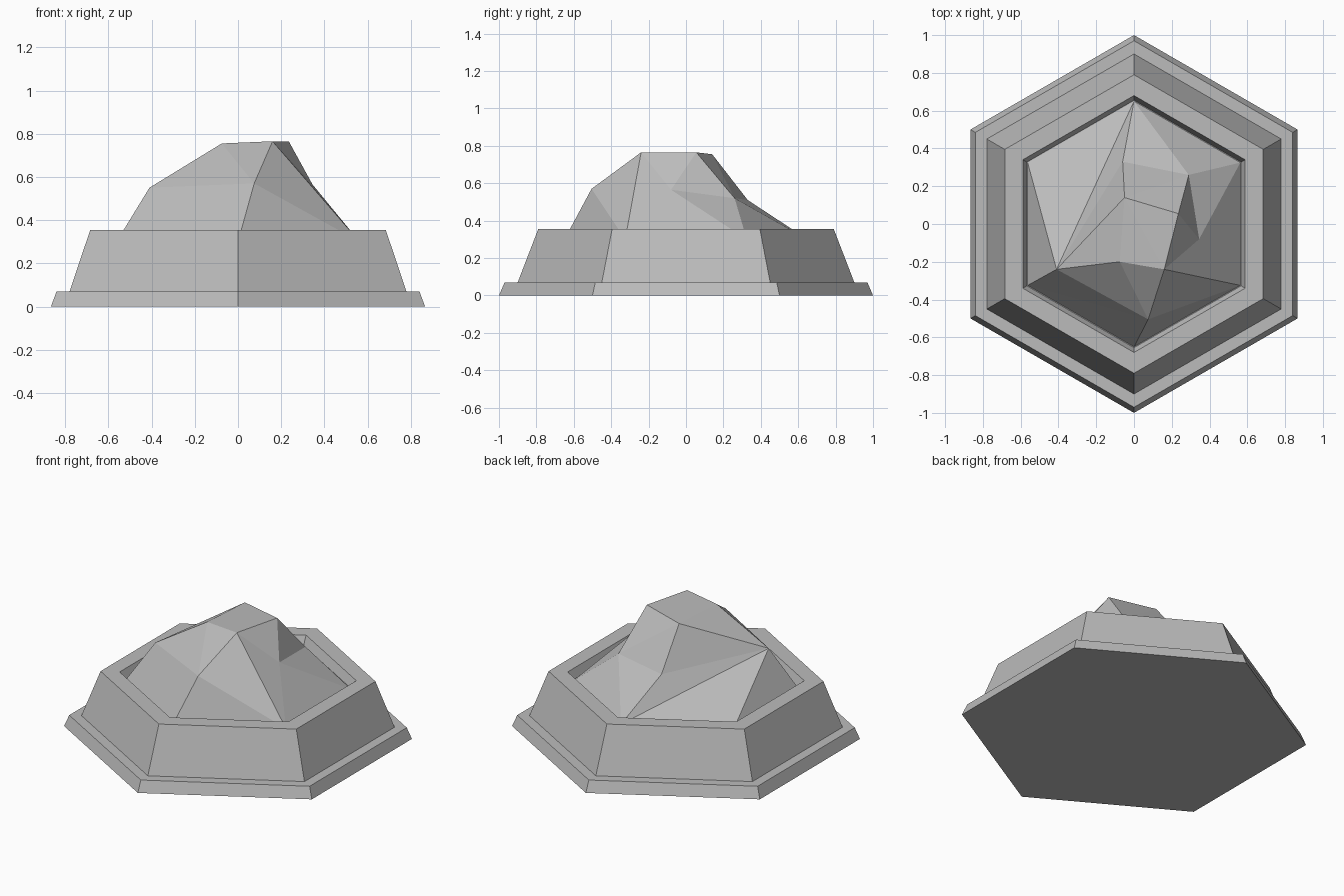
import bpy
import bmesh
from math import sin, cos, pi
from mathutils import Vector

default = bpy.data.objects.get("Cube")
if default:
    bpy.data.objects.remove(default, do_unlink=True)

SIDES = 6
FLOOR = 0.30
MOUND_RADIUS = 0.65


def make_material(name, rgb):
    mat = bpy.data.materials.new(name)
    mat.use_nodes = True
    colour = (*rgb, 1.0)
    mat.diffuse_color = colour
    mat.node_tree.nodes["Principled BSDF"].inputs["Base Color"].default_value = colour
    return mat


def hex_ring(bm, radius, height):
    """Ring of corners, the first at the back (+y), running towards -x."""
    angles = [pi / 2 + 2 * pi * i / SIDES for i in range(SIDES)]
    return [bm.verts.new((radius * cos(a), radius * sin(a), height)) for a in angles]


def finish(bm, name, mat):
    bmesh.ops.recalc_face_normals(bm, faces=bm.faces)
    mesh = bpy.data.meshes.new(name)
    bm.to_mesh(mesh)
    bm.free()
    mesh.materials.append(mat)
    obj = bpy.data.objects.new(name, mesh)
    bpy.context.collection.objects.link(obj)
    return obj


stone = make_material("grey_stone", (0.5, 0.5, 0.5))

# Stepped hexagonal basin: plinth, sloping wall, rim and recessed floor
profile = [(1.0, 0.0), (0.97, 0.07), (0.90, 0.07), (0.79, 0.355),
           (0.68, 0.355), (MOUND_RADIUS + 0.005, FLOOR)]
bm = bmesh.new()
rings = [hex_ring(bm, r, z) for r, z in profile]
for low, high in zip(rings, rings[1:]):
    for i in range(SIDES):
        j = (i + 1) % SIDES
        bm.faces.new((low[i], low[j], high[j], high[i]))
bm.faces.new(rings[0])
bm.faces.new(rings[-1])
finish(bm, "hexagonal_basin", stone)

# Faceted rock heap: named peaks joined to the six floor corners
peaks = {
    "west": (-0.41, -0.24, 0.55),
    "crown": (-0.05, 0.14, 0.755),
    "north": (-0.06, 0.33, 0.51),
    "northeast": (0.29, 0.26, 0.52),
    "top_east": (0.235, 0.055, 0.765),
    "east": (0.345, -0.08, 0.565),
    "top_south": (0.16, -0.24, 0.765),
    "top_west": (-0.075, -0.20, 0.755),
    "south": (0.075, -0.505, 0.57),
}
facets = [
    # Top
    "crown top_west top_south", "crown top_south top_east", "west top_west crown",
    # Front
    "west south top_west", "top_west south top_south",
    "west front_left south", "front_left front south",
    "south front front_right", "south front_right top_south",
    # East
    "top_south front_right east", "top_south east top_east",
    "top_east east northeast", "east front_right back_right",
    "east back_right northeast",
    # Back
    "top_east northeast crown", "crown northeast north",
    "north northeast back", "northeast back_right back",
    "crown north west", "north back west",
    # West
    "west back back_left", "west back_left front_left",
]
corner_names = ["back", "back_left", "front_left", "front", "front_right", "back_right"]

bm = bmesh.new()
points = dict(zip(corner_names, hex_ring(bm, MOUND_RADIUS, FLOOR)))
for name, position in peaks.items():
    points[name] = bm.verts.new(Vector(position))
for facet in facets:
    bm.faces.new([points[name] for name in facet.split()])
bm.normal_update()
mound = finish(bm, "rock_heap", stone)

# Open surface: make sure the heap faces outward
if sum(p.normal.z for p in mound.data.polygons) < 0:
    mound.data.flip_normals()
